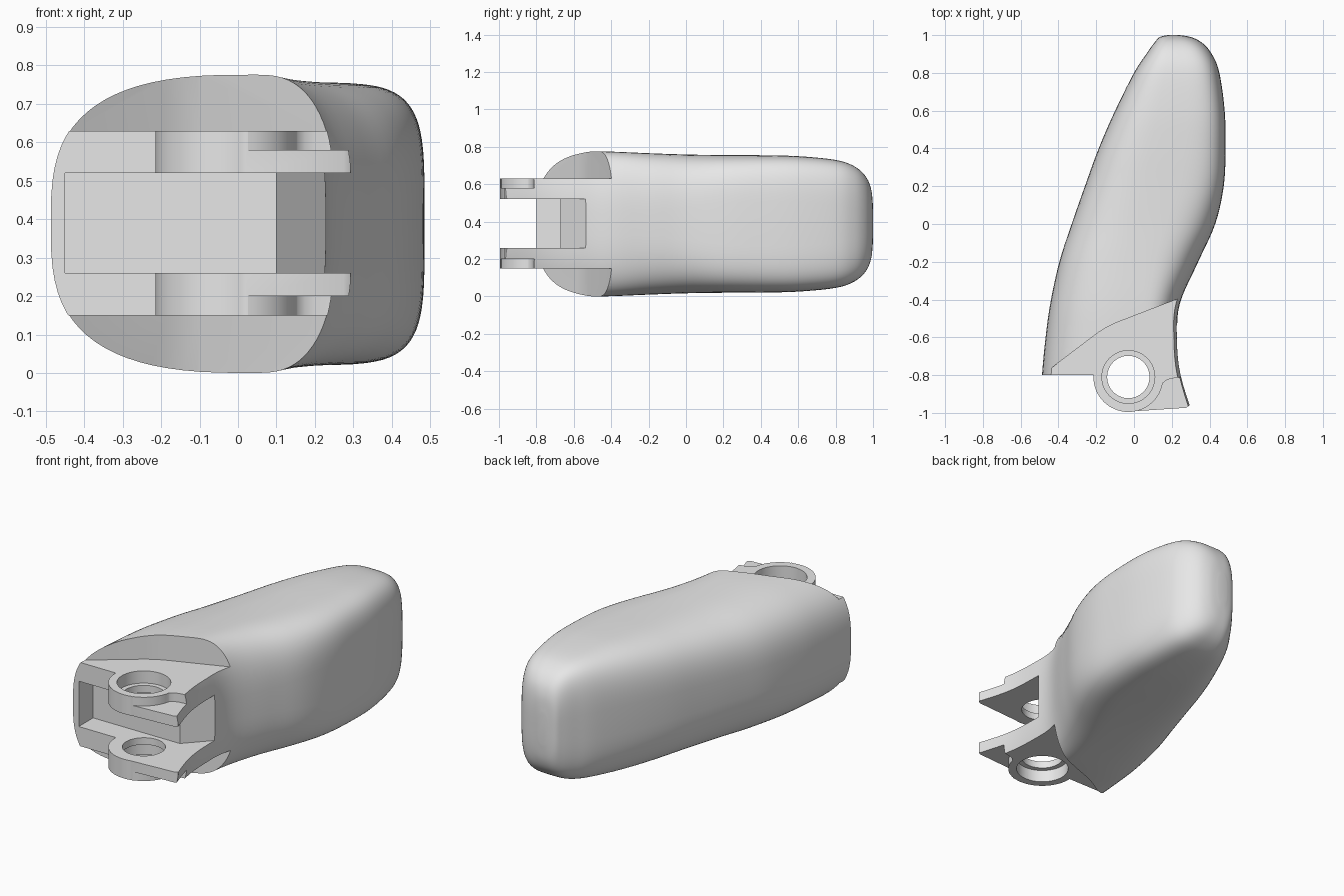
import bpy, bmesh, math

if "Cube" in bpy.data.objects:
    bpy.data.objects.remove(bpy.data.objects["Cube"])

ZC = 0.388           # mid height, the part mirrors about this plane
PIN = (-0.03, -0.81)  # hinge axis in plan

grey = bpy.data.materials.new("light_grey")
grey.diffuse_color = (0.8, 0.8, 0.8, 1)
grey.use_nodes = True
grey.node_tree.nodes["Principled BSDF"].inputs["Base Color"].default_value = grey.diffuse_color


def make_object(name, bm):
    bmesh.ops.recalc_face_normals(bm, faces=bm.faces)
    me = bpy.data.meshes.new(name)
    bm.to_mesh(me)
    bm.free()
    ob = bpy.data.objects.new(name, me)
    bpy.context.collection.objects.link(ob)
    return ob


def prism(points, z0, z1):
    bm = bmesh.new()
    low = [bm.verts.new((x, y, z0)) for x, y in points]
    high = [bm.verts.new((x, y, z1)) for x, y in points]
    bm.faces.new(low)
    bm.faces.new(high)
    n = len(points)
    for i in range(n):
        j = (i + 1) % n
        bm.faces.new((low[i], low[j], high[j], high[i]))
    return make_object("cutter", bm)


def arc(radius, a0, a1, n):
    return [(PIN[0] + radius * math.cos(math.radians(a0 + (a1 - a0) * i / n)),
             PIN[1] + radius * math.sin(math.radians(a0 + (a1 - a0) * i / n)))
            for i in range(n + 1)]


def disc(radius, n=64):
    return arc(radius, 0, 360, n)[:-1]


def combine(ob, tool, operation="DIFFERENCE"):
    mod = ob.modifiers.new("bool", "BOOLEAN")
    mod.operation, mod.solver, mod.object = operation, "EXACT", tool
    deps = bpy.context.evaluated_depsgraph_get()
    me = bpy.data.meshes.new_from_object(ob.evaluated_get(deps))
    ob.modifiers.clear()
    ob.data = me
    bpy.data.objects.remove(tool)


def catmull(p, t):
    i = min(int(t), len(p) - 2)
    f = t - i
    a, b, c, d = p[max(i - 1, 0)], p[i], p[i + 1], p[min(i + 2, len(p) - 1)]
    return [0.5 * (2 * q + (r - o) * f + (2 * o - 5 * q + 4 * r - s) * f * f
                   + (3 * q - o - 3 * r + s) * f ** 3)
            for o, q, r, s in zip(a, b, c, d)]


# Body sections: y, left x, right x, crest x, half height, left and right squareness
sections = [
    (-1.05, -0.500, 0.330, 0.05, 0.385, 3.0, 2.8),
    (-0.80, -0.487, 0.250, 0.05, 0.387, 3.0, 2.8),
    (-0.60, -0.468, 0.230, 0.05, 0.388, 3.0, 2.8),
    (-0.42, -0.443, 0.243, 0.05, 0.387, 3.0, 2.8),
    (-0.20, -0.395, 0.340, 0.06, 0.378, 3.0, 3.0),
    (0.00, -0.330, 0.430, 0.09, 0.371, 3.0, 3.5),
    (0.20, -0.260, 0.475, 0.13, 0.368, 3.1, 4.2),
    (0.40, -0.187, 0.485, 0.16, 0.367, 3.2, 4.5),
    (0.60, -0.100, 0.480, 0.19, 0.362, 3.3, 4.5),
    (0.80, 0.000, 0.452, 0.21, 0.342, 3.4, 4.2),
    (0.90, 0.065, 0.412, 0.21, 0.308, 3.4, 4.0),
    (0.96, 0.108, 0.360, 0.21, 0.255, 3.3, 3.6),
    (0.99, 0.137, 0.300, 0.21, 0.185, 3.0, 3.0),
    (1.00, 0.180, 0.240, 0.21, 0.090, 2.5, 2.5),
]

# Smooth tapered body lofted through the sections
bm = bmesh.new()
rings, N, STEPS = [], 80, 5
for k in range((len(sections) - 1) * STEPS + 1):
    y, xl, xr, xp, h, nl, nr = catmull(sections, k / STEPS)
    ring = []
    for i in range(N):
        a = 2 * math.pi * i / N
        c, s = math.cos(a), math.sin(a)
        n, w = (nr, xr - xp) if c >= 0 else (nl, xp - xl)
        ring.append(bm.verts.new((
            xp + math.copysign(w * abs(c) ** (2 / n), c), y,
            ZC + math.copysign(h * abs(s) ** (2 / n), s))))
    rings.append(ring)
for r0, r1 in zip(rings, rings[1:]):
    for i in range(N):
        j = (i + 1) % N
        bm.faces.new((r0[i], r0[j], r1[j], r1[i]))
bm.faces.new(rings[0])
bm.faces.new(rings[-1])
body = make_object("hinged_tip_body", bm)

# Slanted reliefs above and below the hinge plates
wall = [(-0.62, -0.90), (-0.48, -0.795), (-0.19, -0.575), (-0.145, -0.547),
        (-0.10, -0.525), (0.25, -0.39), (0.6, -0.5), (0.6, -1.3), (-0.62, -1.3)]
combine(body, prism(wall, 0.63, 1.0))
combine(body, prism(wall, -0.3, 0.15))

# Front trim of the plates
combine(body, prism([(-0.7, -0.8), (-0.1, -0.8), (-0.03, -0.985), (0.02, -0.99),
                     (0.275, -0.973), (0.292, -0.962), (0.30, -0.94), (0.5, -0.93),
                     (0.5, -1.4), (-0.7, -1.4)], -0.3, 1.1))

# Lowered step on the outer face of each plate corner
step = [(0.02, -1.2)] + arc(0.18, -72, -18, 10) + [
    (0.155, -0.84), (0.175, -0.825), (0.20, -0.818), (0.25, -0.81), (0.5, -0.81), (0.5, -1.2)]
combine(body, prism(step, 0.58, 0.8))
combine(body, prism(step, 0.0, 0.20))

# Round hinge boss, then the slot that splits it into two lugs
combine(body, prism(disc(0.185), 0.15, 0.63), "UNION")
combine(body, prism([(-0.45, -1.3), (-0.45, -0.67), (0.10, -0.67), (0.27, -0.49),
                     (0.6, -0.49), (0.6, -1.3)], 0.26, 0.52))

# Pin hole with counterbores on the outer faces
combine(body, prism(disc(0.112), -0.1, 0.9))
combine(body, prism(disc(0.14), 0.56, 0.9))
combine(body, prism(disc(0.14), -0.1, 0.22))

body.data.materials.clear()
body.data.materials.append(grey)
for p in body.data.polygons:
    p.material_index = 0
bpy.context.view_layer.objects.active = body
body.select_set(True)
bpy.ops.object.shade_smooth_by_angle(angle=math.radians(32))
